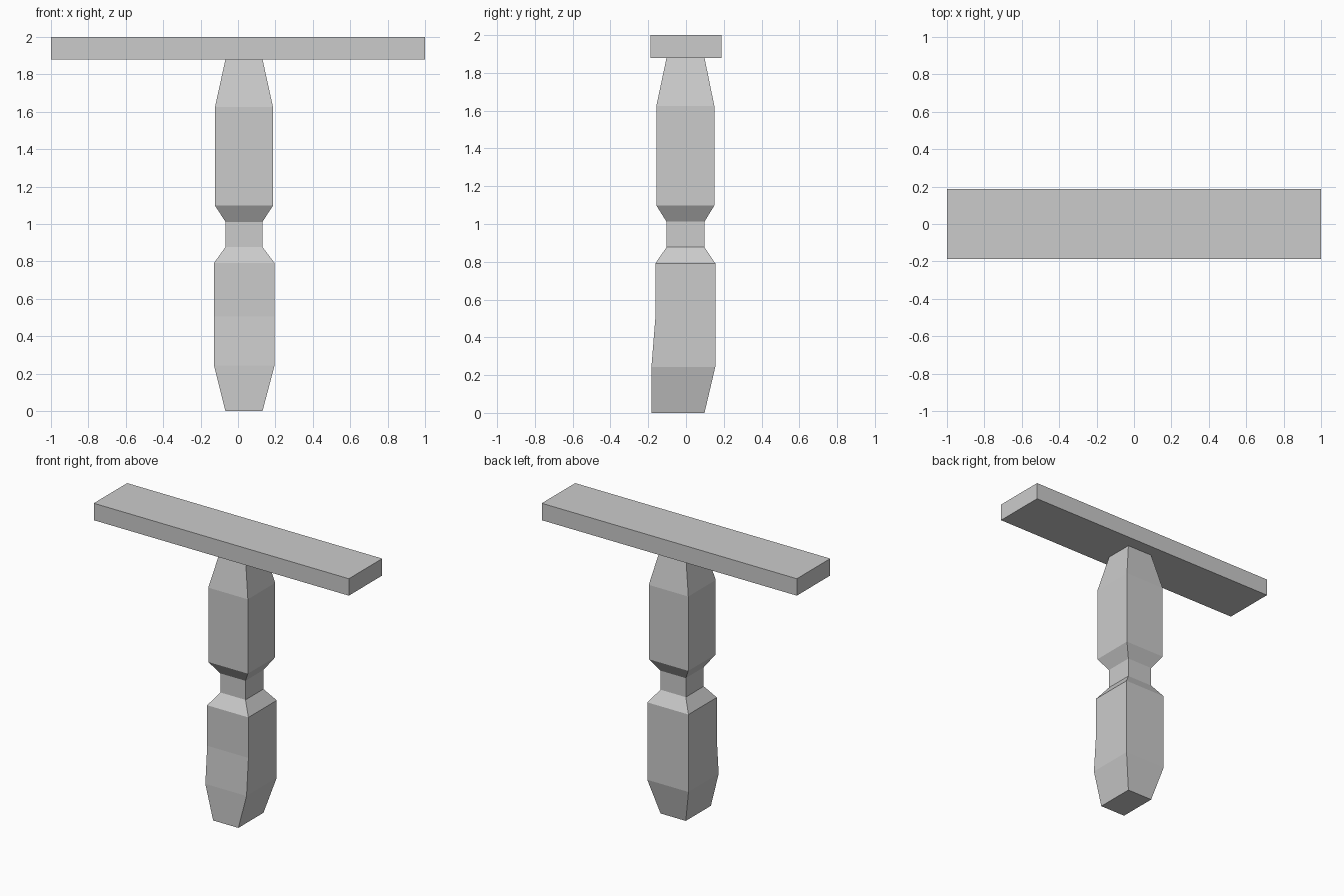
import bpy, bmesh

if "Cube" in bpy.data.objects:
    bpy.data.objects.remove(bpy.data.objects["Cube"])


def loft(name, sections):
    """Closed solid through rectangular sections (z, x0, x1, y0, y1)."""
    bm = bmesh.new()
    rings = [[bm.verts.new((x, y, z)) for x, y in
              ((x0, y0), (x1, y0), (x1, y1), (x0, y1))]
             for z, x0, x1, y0, y1 in sections]
    for low, high in zip(rings, rings[1:]):
        for i in range(4):
            j = (i + 1) % 4
            bm.faces.new((low[i], low[j], high[j], high[i]))
    bm.faces.new(rings[0][::-1])
    bm.faces.new(rings[-1])
    bmesh.ops.recalc_face_normals(bm, faces=bm.faces)
    mesh = bpy.data.meshes.new(name)
    bm.to_mesh(mesh)
    bm.free()
    obj = bpy.data.objects.new(name, mesh)
    bpy.context.collection.objects.link(obj)
    return obj


# Flat top bar
loft("top_bar", [(1.88, -1, 1, -0.187, 0.187), (2.0, -1, 1, -0.187, 0.187)])

# Square post with a narrow neck and a foot that kicks forward
loft("post", [
    (0.0, -0.067, 0.131, -0.183, 0.098),
    (0.243, -0.128, 0.195, -0.183, 0.155),
    (0.505, -0.128, 0.195, -0.162, 0.155),
    (0.792, -0.128, 0.195, -0.162, 0.155),
    (0.877, -0.067, 0.131, -0.103, 0.098),
    (1.012, -0.067, 0.131, -0.103, 0.098),
    (1.098, -0.123, 0.187, -0.157, 0.150),
    (1.625, -0.123, 0.187, -0.157, 0.150),
    (1.88, -0.067, 0.131, -0.103, 0.098),
])
